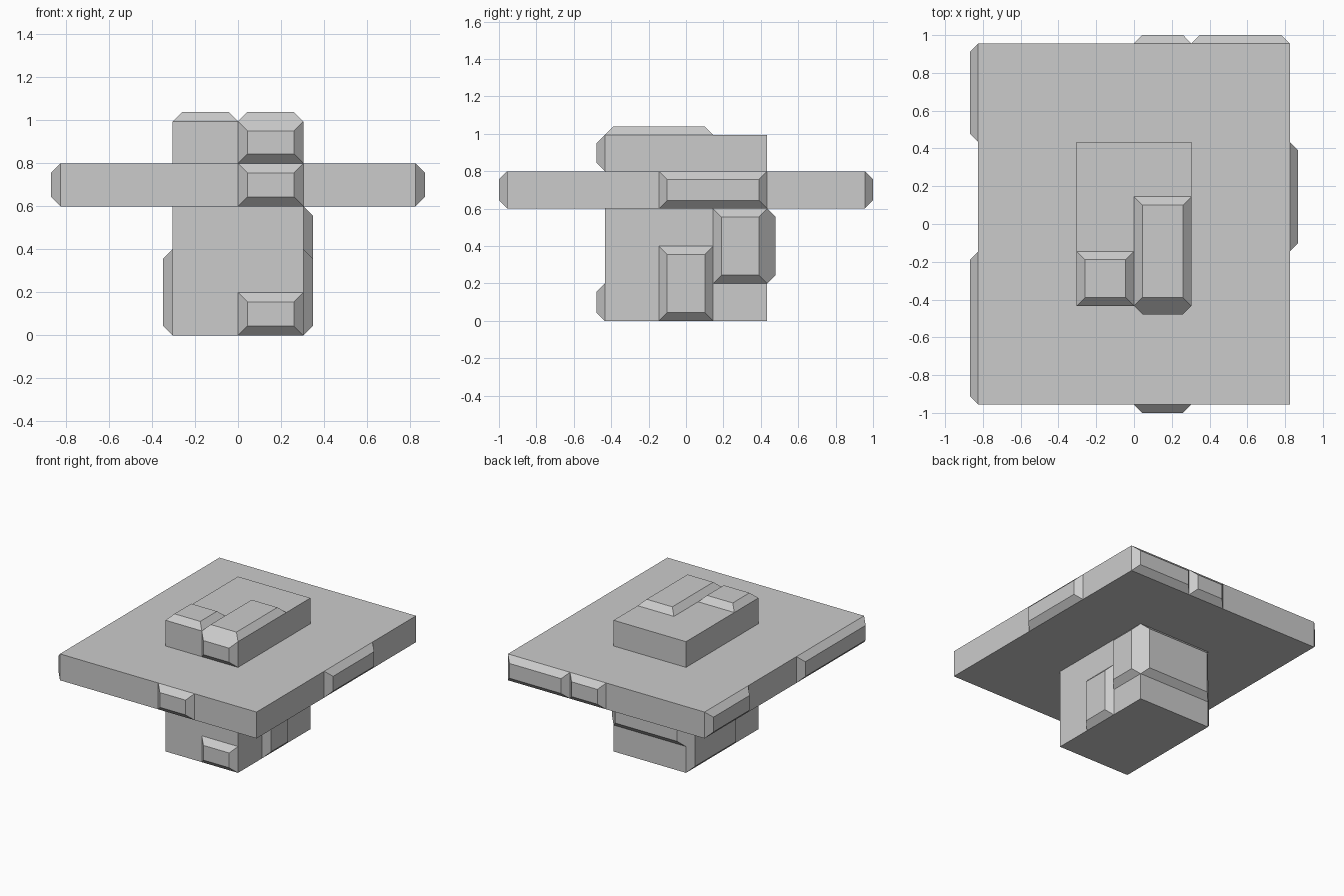
import bpy

if "Cube" in bpy.data.objects:
    bpy.data.objects.remove(bpy.data.objects["Cube"])

CX, CY = 0.304, 0.434    # column half sizes
PX, PY = 0.825, 0.956    # plate half sizes
Z0, Z1, TOP = 0.6, 0.8, 0.995
M = 0.145                # panel grid line along y
H = 0.044                # panel height and chamfer width


def make_object(name, verts, faces):
    mesh = bpy.data.meshes.new(name)
    mesh.from_pydata(verts, [], faces)
    obj = bpy.data.objects.new(name, mesh)
    bpy.context.collection.objects.link(obj)
    # consistent outward normals
    centre = sum((v.co for v in mesh.vertices), start=mesh.vertices[0].co * 0) / len(mesh.vertices)
    return obj, centre


def rect_stack(name, rings, to_world, flip=False, bottom=True):
    """Skin a stack of rectangles (u0, u1, v0, v1, height)."""
    verts = []
    for u0, u1, v0, v1, h in rings:
        verts += [to_world(u, v, h) for u, v in ((u0, v0), (u1, v0), (u1, v1), (u0, v1))]
    faces = []
    for r in range(len(rings) - 1):
        for i in range(4):
            j = (i + 1) % 4
            faces.append((4 * r + i, 4 * r + j, 4 * r + 4 + j, 4 * r + 4 + i))
    n = len(verts)
    faces.append((n - 4, n - 3, n - 2, n - 1))
    if bottom:
        faces.append((3, 2, 1, 0))
    if flip:
        faces = [f[::-1] for f in faces]
    make_object(name, verts, faces)


def panel(name, axis, level, u0, u1, v0, v1):
    """Chamfered panel on the plane axis = level; u, v are the other axes in order."""
    s = 1 if level > 0 else -1

    def to_world(u, v, h):
        p = [u, v]
        p.insert(axis, level + s * h)
        return p

    rings = [(u0, u1, v0, v1, 0), (u0 + H, u1 - H, v0 + H, v1 - H, H)]
    # the (x, z) plane is left handed about +y
    rect_stack(name, rings, to_world, flip=(s < 0) != (axis == 1), bottom=False)


# Column with a wide plate through it, one stepped skin
sizes = [(CX, CY, 0), (CX, CY, Z0), (PX, PY, Z0), (PX, PY, Z1), (CX, CY, Z1), (CX, CY, TOP)]
rect_stack("column_and_plate", [(-x, x, -y, y, z) for x, y, z in sizes],
           lambda u, v, h: (u, v, h))

# Panels on the column top
panel("top_panel_small", 2, TOP, -CX, 0, -CY, -M)
panel("top_panel_long", 2, TOP, 0, CX, -CY, M)

# Front panels
panel("front_panel_upper", 1, -CY, 0, CX, Z1, TOP)
panel("front_panel_plate", 1, -PY, 0, CX, Z0, Z1)
panel("front_panel_lower", 1, -CY, 0, CX, 0, 0.2)

# Back panels
panel("back_panel_plate_inner", 1, PY, 0, CX, Z0, Z1)
panel("back_panel_plate_outer", 1, PY, CX, PX, Z0, Z1)
panel("back_panel_column", 1, CY, -CX, CX, 0.2, Z0)

# Right side panels
panel("right_panel_plate", 0, PX, -M, CY, Z0, Z1)
panel("right_panel_low", 0, CX, -M, M, 0, 0.4)
panel("right_panel_high", 0, CX, M, CY, 0.2, Z0)

# Left side panels
panel("left_panel_plate_front", 0, -PX, -PY, -M, Z0, Z1)
panel("left_panel_plate_back", 0, -PX, CY, PY, Z0, Z1)
panel("left_panel_column", 0, -CX, -M, CY, 0, 0.4)
